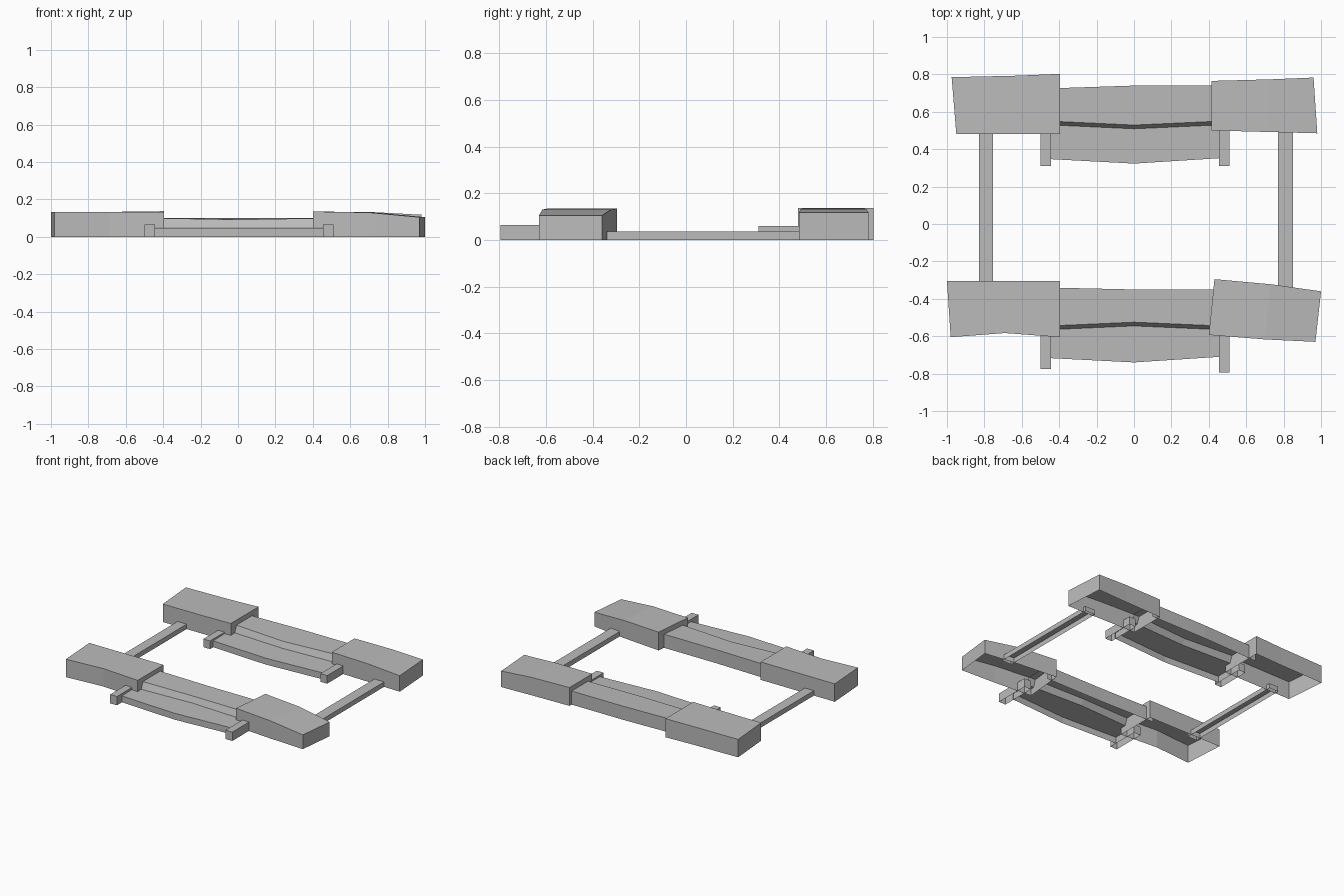
import bpy
import bmesh

cube = bpy.data.objects.get("Cube")
if cube:
    bpy.data.objects.remove(cube, do_unlink=True)

grey = bpy.data.materials.new("plain grey")
grey.use_nodes = True
grey.diffuse_color = (0.5, 0.5, 0.5, 1)
grey.node_tree.nodes["Principled BSDF"].inputs["Base Color"].default_value = (0.5, 0.5, 0.5, 1)


def loft(name, sections, caps=True):
    """Skin cross-sections along x; the underside stays open."""
    bm = bmesh.new()
    rings = [[bm.verts.new(p) for p in s] for s in sections]
    for a, b in zip(rings, rings[1:]):
        for i in range(len(a) - 1):
            bm.faces.new((a[i], b[i], b[i + 1], a[i + 1]))
    if caps:
        bm.faces.new(rings[0])
        bm.faces.new(rings[-1][::-1])
    mesh = bpy.data.meshes.new(name)
    bm.to_mesh(mesh)
    bm.free()
    mesh.materials.append(grey)
    obj = bpy.data.objects.new(name, mesh)
    bpy.context.collection.objects.link(obj)
    return obj


def block(name, *stations):
    """Each station: front x, front y, back x, back y, height."""
    loft(name, [[(xf, yf, 0), (xf, yf, z), (xb, yb, z), (xb, yb, 0)]
                for xf, yf, xb, yb, z in stations])


def bar(name, x0, x1, y0, y1, z):
    block(name, (x0, y0, x0, y1, z), (x1, y0, x1, y1, z))


def bench(name, *stations):
    """Each station: x, ledge front y, riser y, back y, upper front height."""
    loft(name, [[(x, yf, 0), (x, yf, 0.047), (x, yr - 0.01, 0.05), (x, yr + 0.01, zr),
                 (x, yb, 0.1), (x, yb, 0)] for x, yf, yr, yb, zr in stations], caps=False)


# Four corner blocks
block("front_right_block", (-0.98, -0.605, -1.0, -0.305, 0.132),
      (-0.69, -0.583, -0.69, -0.305, 0.132), (-0.395, -0.605, -0.395, -0.305, 0.132))
block("front_left_block", (0.4, -0.593, 0.43, -0.295, 0.135),
      (0.7, -0.617, 0.73, -0.322, 0.13), (0.97, -0.63, 1.0, -0.36, 0.105))
block("back_right_block", (-0.95, 0.48, -0.975, 0.785, 0.132),
      (-0.62, 0.48, -0.62, 0.793, 0.134), (-0.395, 0.48, -0.395, 0.803, 0.137))
block("back_left_block", (0.415, 0.5, 0.415, 0.765, 0.135),
      (0.72, 0.492, 0.72, 0.773, 0.132), (0.98, 0.485, 0.96, 0.783, 0.118))

# Stepped, slightly bowed middle sections
bench("front_bench", (-0.45, -0.717, -0.555, -0.34, 0.1),
      (0, -0.74, -0.535, -0.35, 0.092), (0.46, -0.71, -0.555, -0.35, 0.1))
bench("back_bench", (-0.45, 0.347, 0.54, 0.725, 0.1),
      (0, 0.323, 0.519, 0.74, 0.092), (0.46, 0.352, 0.54, 0.74, 0.1))

# Short arms beside the ledges
for side, x in (("right", -0.5), ("left", 0.455)):
    front = -0.775 if side == "right" else -0.795
    bar("front_" + side + "_arm", x, x + 0.055, front, -0.53, 0.065)
    bar("back_" + side + "_arm", x, x + 0.055, 0.31, 0.56, 0.06)

# Long side rails joining front and back
bar("right_rail", -0.83, -0.755, -0.34, 0.51, 0.036)
bar("left_rail", 0.77, 0.85, -0.36, 0.51, 0.036)
